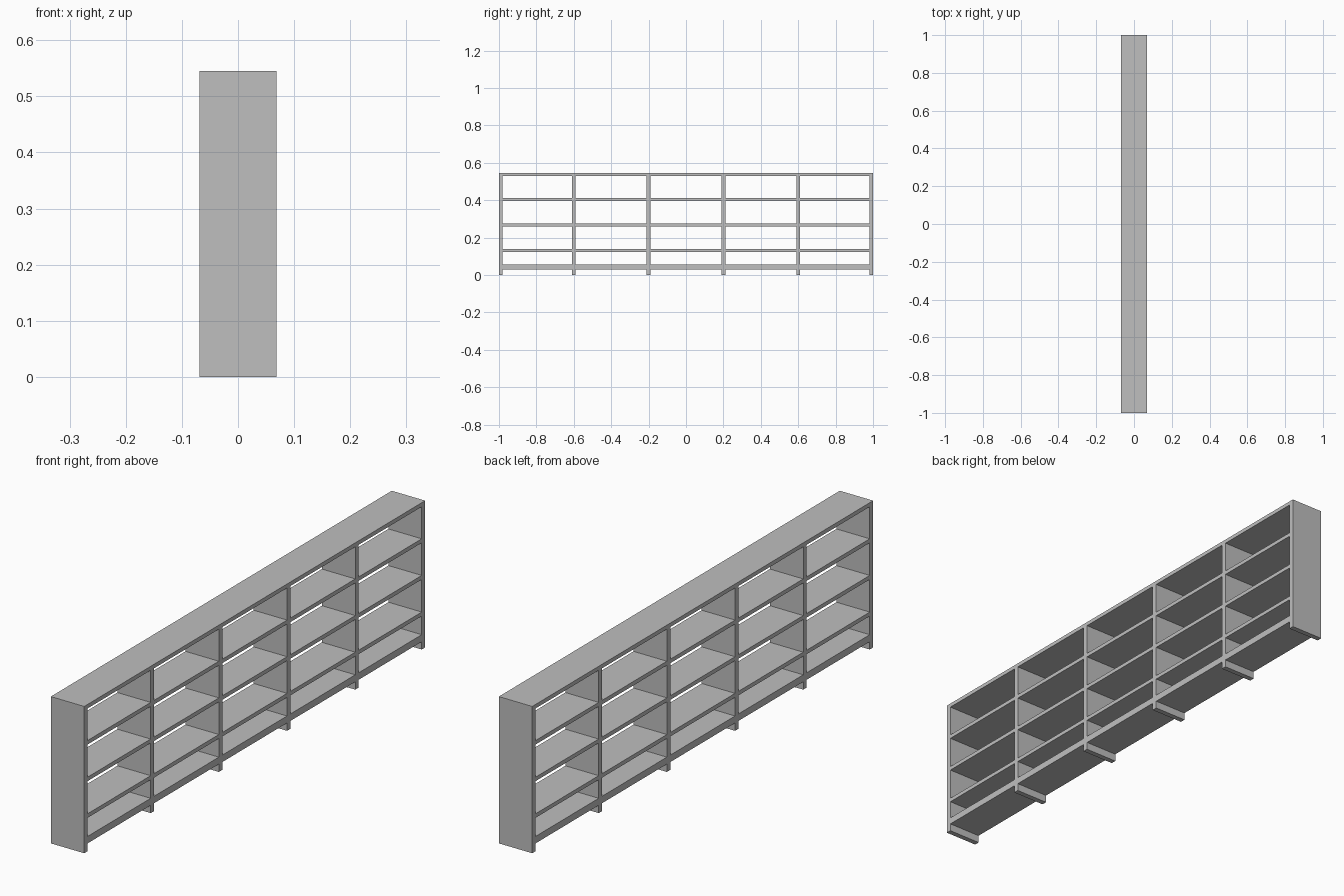
import bpy

cube = bpy.data.objects.get("Cube")
if cube:
    bpy.data.objects.remove(cube, do_unlink=True)

DEPTH, LENGTH, HEIGHT = 0.137, 2.0, 0.545
BOARD = 0.02     # upright thickness
SHELF = 0.015    # shelf thickness

grey = bpy.data.materials.new("plain grey")
grey.use_nodes = True
colour = (0.52, 0.52, 0.52, 1)
grey.diffuse_color = colour
grey.node_tree.nodes["Principled BSDF"].inputs["Base Color"].default_value = colour


def board(name, y0, y1, z0, z1):
    """Full-depth board spanning the given lengthwise and vertical range."""
    bpy.ops.mesh.primitive_cube_add(size=1, location=(0, (y0 + y1) / 2, (z0 + z1) / 2))
    ob = bpy.context.object
    ob.name = name
    ob.scale = (DEPTH, y1 - y0, z1 - z0)
    bpy.ops.object.transform_apply(location=False, rotation=False, scale=True)
    ob.data.materials.append(grey)


# Top board covers the whole length
half = LENGTH / 2
board("top_board", -half, half, HEIGHT - SHELF, HEIGHT)

# End panels and dividers reach the floor as feet
centres = [-half + BOARD / 2, -0.6, -0.2, 0.2, 0.6, half - BOARD / 2]
for i, y in enumerate(centres):
    name = "end_panel" if i in (0, len(centres) - 1) else "divider"
    board(name, y - BOARD / 2, y + BOARD / 2, 0, HEIGHT - SHELF)

# Shelves and the thicker bottom board fill each bay
for a, b in zip(centres, centres[1:]):
    y0, y1 = a + BOARD / 2, b - BOARD / 2
    board("bottom_board", y0, y1, 0.029, 0.055)
    for z in (0.124, 0.26, 0.396):
        board("shelf", y0, y1, z, z + SHELF)
